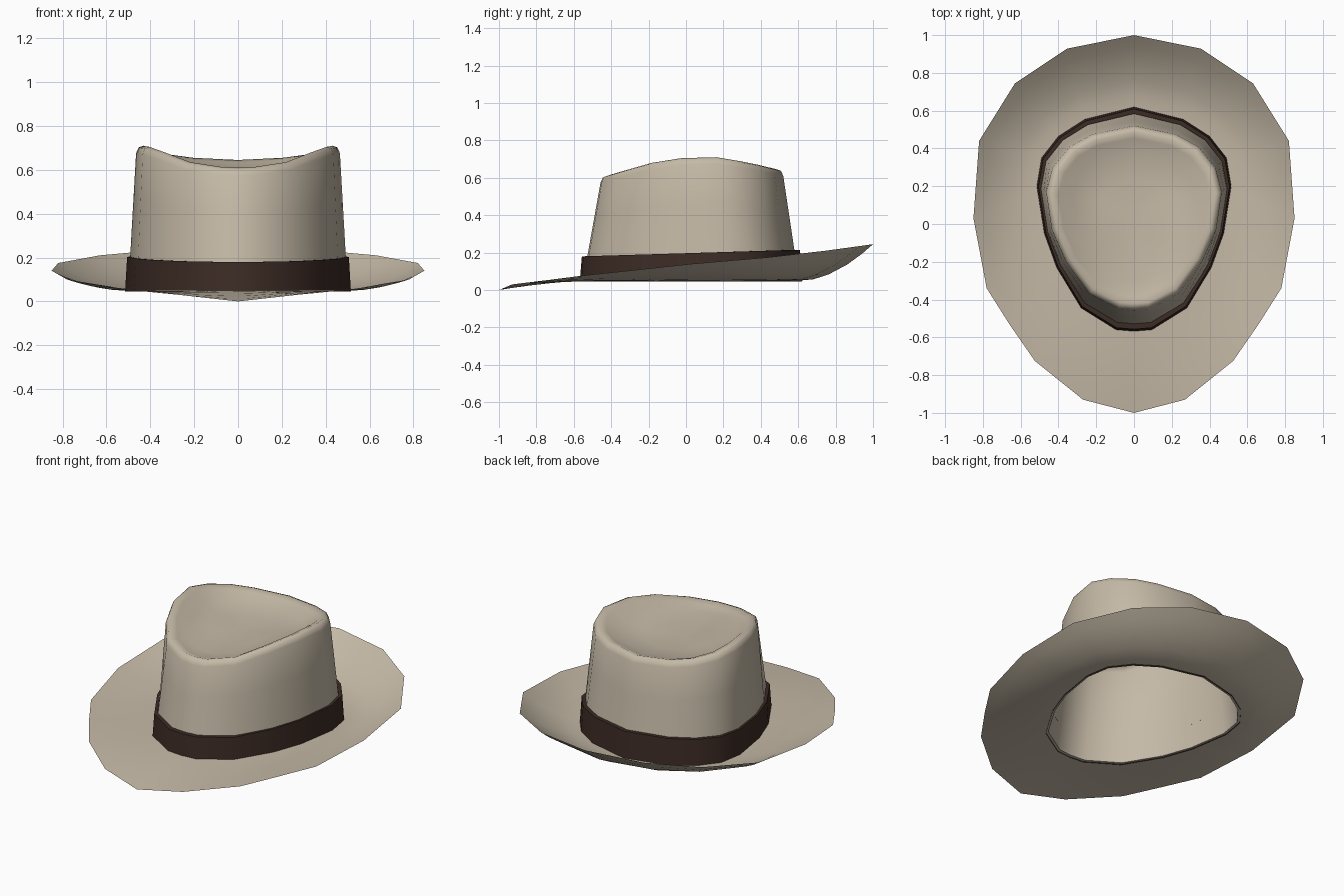
import bpy, bmesh, math

if "Cube" in bpy.data.objects:
    bpy.data.objects.remove(bpy.data.objects["Cube"])

# Half outlines, back centre to front centre, mirrored in x
BAND = [(0, .62), (.26, .555), (.40, .465), (.49, .35), (.515, .2),
        (.475, -.05), (.41, -.23), (.28, -.445), (.095, -.56), (0, -.568)]
TOP = [(0, .52), (.22, .475), (.34, .41), (.43, .30), (.465, .17),
       (.435, -.03), (.36, -.2), (.235, -.37), (.08, -.45), (0, -.457)]
EDGE = [(0, 1), (.355, .928), (.63, .745), (.82, .44), (.85, .03),
        (.78, -.34), (.66, -.53), (.525, -.725), (.27, -.93), (0, -1)]
EDGE_Z = [.245, .235, .21, .175, .14, .10, .08, .055, .03, 0]
RIM_Z = [.645, .655, .67, .69, .71, .705, .68, .635, .613, .61]
N = len(BAND)


def scaled(pts, s, cy=.05):
    return [(x * s, cy + (y - cy) * s) for x, y in pts]


def mix(a, b, t):
    return [(p[0] + (q[0] - p[0]) * t, p[1] + (q[1] - p[1]) * t) for p, q in zip(a, b)]


def ring(pts, zs):
    """Half outline plus heights -> full closed ring."""
    if not isinstance(zs, list):
        zs = [zs] * N
    half = [(x, y, z) for (x, y), z in zip(pts, zs)]
    return half + [(-x, y, z) for x, y, z in half[-2:0:-1]]


def material(name, rgb):
    m = bpy.data.materials.new(name)
    m.diffuse_color = (*rgb, 1)
    m.use_nodes = True
    m.node_tree.nodes["Principled BSDF"].inputs["Base Color"].default_value = m.diffuse_color
    return m


def loft(name, rings, mat, tip=None, closed=False, angle=50):
    bm = bmesh.new()
    loops = [[bm.verts.new(p) for p in r] for r in rings]
    pairs = list(zip(loops, loops[1:]))
    if closed:
        pairs.append((loops[-1], loops[0]))
    n = len(loops[0])
    for a, b in pairs:
        for i in range(n):
            j = (i + 1) % n
            bm.faces.new((a[j], a[i], b[i], b[j]))
    if tip:
        c = bm.verts.new(tip)
        for i in range(n):
            bm.faces.new((loops[-1][(i + 1) % n], loops[-1][i], c))
    me = bpy.data.meshes.new(name)
    bm.to_mesh(me)
    bm.free()
    ob = bpy.data.objects.new(name, me)
    bpy.context.collection.objects.link(ob)
    me.materials.append(mat)
    bpy.ops.object.select_all(action='DESELECT')
    ob.select_set(True)
    bpy.context.view_layer.objects.active = ob
    bpy.ops.object.shade_smooth_by_angle(angle=math.radians(angle))
    return ob


felt = material("felt", (.56, .49, .385))
ribbon = material("ribbon", (.045, .024, .018))
base = scaled(BAND, .972)

# Brim: dished, rising to the sides and back, dipping at the front
brim = []
for t in (1, .85, .65, .4, .2, 0):
    zs = [.03 + (e - .03) * t ** 1.8 + .02 * (1 - t) for e in EDGE_Z]
    brim.append(ring(mix(base, EDGE, t), zs))
loft("brim", brim, felt, angle=80)

# Crown: tapering wall, rounded rim and sunken top
lower = [z - .035 for z in RIM_Z]
crown = []
for t in (0, .33, .66, 1):
    crown.append(ring(mix(base, TOP, t), [.05 + (z - .05) * t for z in lower]))
crown.append(ring(scaled(TOP, .975), [z - .008 for z in RIM_Z]))
crown.append(ring(scaled(TOP, .93), RIM_Z))
crown.append(ring(scaled(TOP, .86), [z - .012 for z in RIM_Z]))
crown.append(ring(scaled(TOP, .7), [.60 + (z - .60) * .45 - .01 for z in RIM_Z]))
crown.append(ring(scaled(TOP, .4), [.60 + (z - .60) * .15 - .01 for z in RIM_Z]))
loft("crown", crown, felt, tip=(0, .05, .592), angle=80)

# Ribbon band around the foot of the crown
top_z = [.18 + .035 * (y + .57) / 1.19 for x, y in BAND]
inner = mix(base, TOP, .24)
band = [ring(BAND, .045), ring(scaled(BAND, .982), top_z),
        ring(inner, top_z)]
loft("hat_band", band, ribbon, angle=40)
